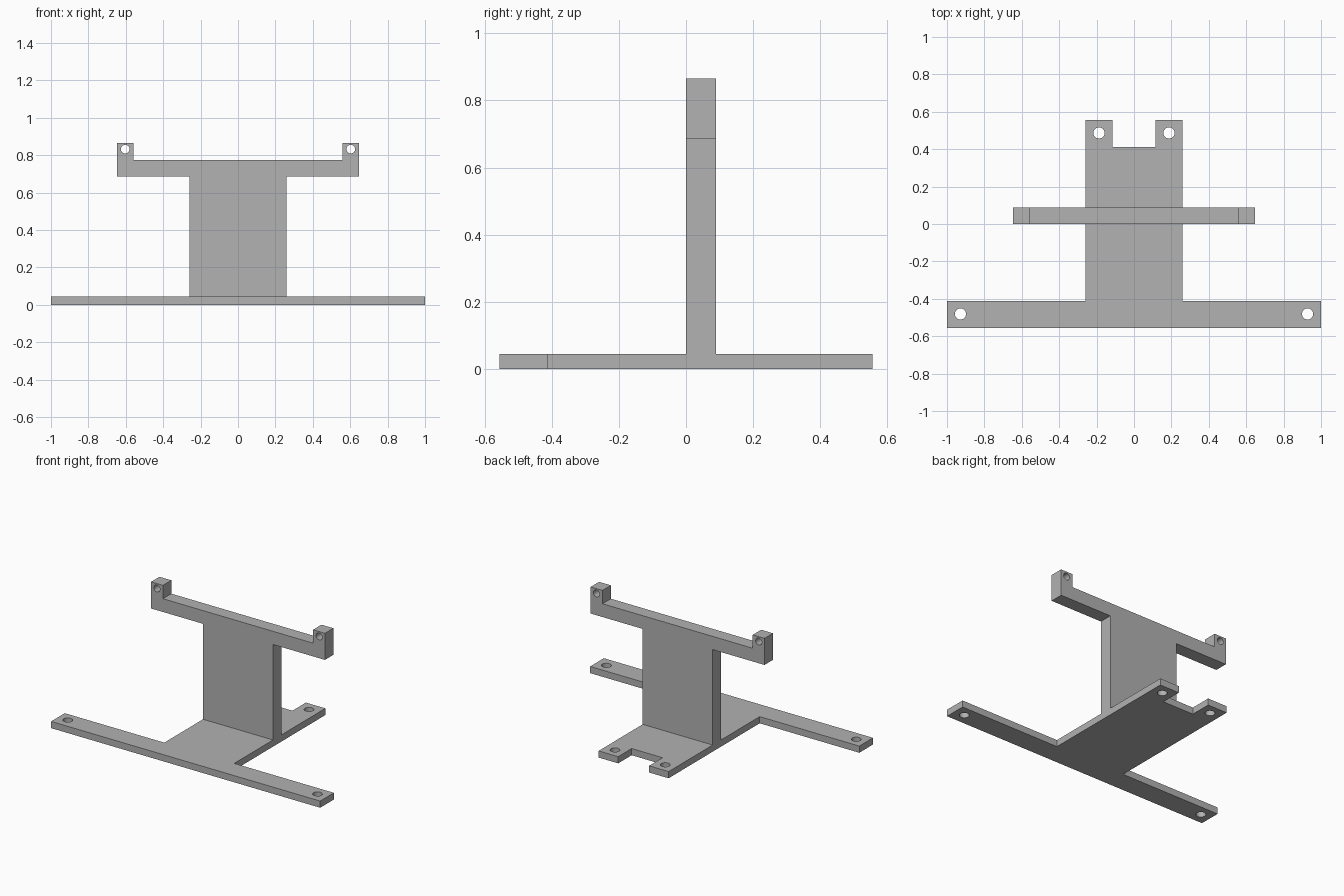
import bpy
import bmesh
import math
from mathutils import Matrix

cube = bpy.data.objects.get("Cube")
if cube:
    bpy.data.objects.remove(cube, do_unlink=True)

BASE_T = 0.045    # base plate thickness
POST_T = 0.089    # upright thickness
COLUMN = 0.26     # half width shared by the base web and the upright

# Single grey material
grey = bpy.data.materials.new("plain grey")
grey.use_nodes = True
colour = (0.445, 0.445, 0.445, 1)
grey.diffuse_color = colour
grey.node_tree.nodes["Principled BSDF"].inputs["Base Color"].default_value = colour


def add_object(name, bm):
    bmesh.ops.recalc_face_normals(bm, faces=bm.faces)
    mesh = bpy.data.meshes.new(name)
    bm.to_mesh(mesh)
    bm.free()
    obj = bpy.data.objects.new(name, mesh)
    bpy.context.collection.objects.link(obj)
    return obj


def plate(name, half, thickness, holes, radius, matrix):
    """Extrude a mirrored half outline, drill mirrored holes, then place it."""
    outline = half + [(-x, v) for x, v in reversed(half)]
    bm = bmesh.new()
    face = bm.faces.new([bm.verts.new((x, v, 0)) for x, v in outline])
    extruded = bmesh.ops.extrude_face_region(bm, geom=[face])["geom"]
    verts = [g for g in extruded if isinstance(g, bmesh.types.BMVert)]
    bmesh.ops.translate(bm, verts=verts, vec=(0, 0, thickness))
    obj = add_object(name, bm)
    obj.data.materials.append(grey)

    # Drill
    bm = bmesh.new()
    for x, v in holes:
        for side in (-1, 1):
            bmesh.ops.create_cone(
                bm, cap_ends=True, segments=32, radius1=radius, radius2=radius,
                depth=thickness * 3,
                matrix=Matrix.Translation((side * x, v, thickness / 2)))
    drill = add_object(name + "_drill", bm)
    drill.hide_render = True

    cut = obj.modifiers.new("holes", "BOOLEAN")
    cut.operation = "DIFFERENCE"
    cut.solver = "EXACT"
    cut.object = drill
    bpy.ops.object.select_all(action="DESELECT")
    obj.select_set(True)
    bpy.context.view_layer.objects.active = obj
    bpy.ops.object.modifier_apply(modifier=cut.name)
    bpy.data.objects.remove(drill, do_unlink=True)

    obj.data.transform(matrix)
    bpy.ops.object.shade_smooth_by_angle(angle=math.radians(30))
    return obj


# Base: wide front bar, central web and two rear tabs around a notch
plate("base_plate",
      [(1, -0.556), (1, -0.411), (COLUMN, -0.411), (COLUMN, 0.556),
       (0.115, 0.556), (0.115, 0.413)],
      BASE_T, [(0.928, -0.481), (0.187, 0.487)], 0.03, Matrix())

# Upright: column with a cross arm and a drilled ear at each end
plate("upright_support",
      [(COLUMN, BASE_T), (COLUMN, 0.686), (0.646, 0.686), (0.646, 0.865),
       (0.558, 0.865), (0.558, 0.775)],
      POST_T, [(0.603, 0.832)], 0.023,
      Matrix.Translation((0, POST_T, 0)) @ Matrix.Rotation(math.pi / 2, 4, "X"))
